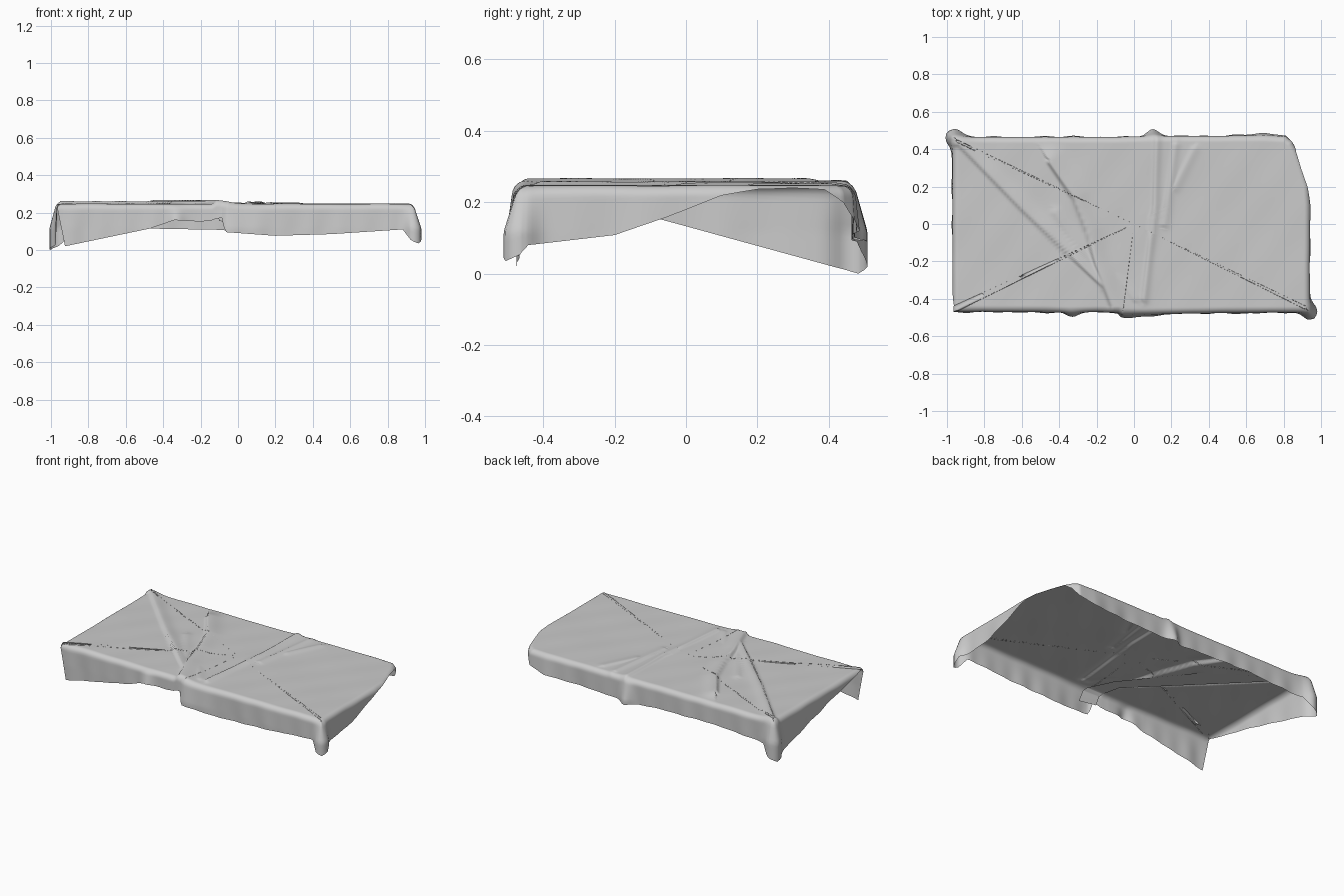
import bpy, math
from mathutils import Vector

if "Cube" in bpy.data.objects:
    bpy.data.objects.remove(bpy.data.objects["Cube"])

TOP, R = 0.247, 0.032

# Outline seen from above, counter-clockwise from front left: x, y, hem height
KEYS = [
    (-0.97, -0.47, 0.243), (-0.925, -0.47, 0.02), (-0.47, -0.47, 0.115), (-0.34, -0.475, 0.16),
    (-0.2, -0.47, 0.152), (-0.085, -0.473, 0.165), (-0.06, -0.483, 0.095), (0.2, -0.48, 0.076),
    (0.5, -0.475, 0.085), (0.88, -0.473, 0.11), (0.935, -0.47, 0.035),
    (0.94, -0.44, 0.08), (0.94, -0.2, 0.108), (0.942, -0.05, 0.16), (0.942, 0.1, 0.218),
    (0.935, 0.2, 0.236), (0.905, 0.3, 0.24), (0.872, 0.39, 0.235), (0.845, 0.44, 0.2),
    (0.81, 0.466, 0.15), (0.7, 0.472, 0.12), (0.4, 0.47, 0.11), (0.16, 0.47, 0.1),
    (0.1, 0.47, 0.09), (-0.1, 0.465, 0.108), (-0.5, 0.465, 0.115), (-0.9, 0.465, 0.09),
    (-0.955, 0.468, 0.02), (-0.967, 0.463, 0.0), (-0.97, 0.44, 0.012), (-0.97, -0.1, 0.16),
]

# Creases on top: points, height, width on left side, width on right side
CREASES = [
    ([(-0.97, 0.46), (-0.6, 0.08), (-0.16, -0.34)], 0.014, 0.008, 0.05),
    ([(-0.45, 0.33), (-0.32, 0.14), (-0.25, -0.04), (-0.2, -0.22), (-0.1, -0.48)], 0.02, 0.012, 0.07),
    ([(-0.42, 0.06), (-0.16, -0.34)], 0.007, 0.02, 0.03),
    ([(0.12, 0.47), (0.11, 0.1), (0.05, -0.4)], 0.011, 0.012, 0.025),
    ([(0.22, 0.42), (0.19, 0.2), (0.16, 0.0)], 0.008, 0.015, 0.025),
    ([(0.32, 0.4), (0.22, 0.2)], 0.006, 0.015, 0.03),
    ([(-0.12, -0.25), (0.0, -0.4)], 0.006, 0.02, 0.03),
]


def ripple(x, y):
    return 0.5 * math.sin(2.3 * x + 1.1 * y + 0.6) * math.cos(1.7 * y - x) + 0.3 * math.sin(4.9 * x - 3.7 * y)


def crease(p, pts, h, wl, wr):
    best, side = 9.0, 1.0
    for a, b in zip(pts, pts[1:]):
        a, d = Vector(a), Vector(b) - Vector(a)
        t = max(0.0, min(1.0, (p - a).dot(d) / d.length_squared))
        dist = (p - a - d * t).length
        if dist < best:
            best, side = dist, d.cross(p - a)
    return h * math.exp(-(best / (wr if side > 0 else wl)) ** 2)


def top_height(p):
    return TOP + 0.002 * ripple(p.x * 5, p.y * 5) + max(crease(p, *c) for c in CREASES)


def resample(keys, step):
    out = []
    for a, b in zip(keys, keys[1:] + keys[:1]):
        a, b = Vector(a), Vector(b)
        n = max(2, round((b - a).length / step))
        out += [a.lerp(b, i / n) for i in range(n)]
    return out


def mesh_object(name, verts, faces):
    me = bpy.data.meshes.new(name)
    me.from_pydata(verts, [], faces)
    me.update()
    ob = bpy.data.objects.new(name, me)
    bpy.context.collection.objects.link(ob)
    for poly in me.polygons:
        poly.use_smooth = True
    return ob


# Draped sheet: concentric rings on top, then rolled edge and hanging skirt
edge = resample(KEYS, 0.011)
N = len(edge)
normals = []
for i in range(N):
    t = edge[(i + 2) % N] - edge[i - 2]
    normals.append(Vector((t.y, -t.x)).normalized())

RINGS, DROP = 64, 16
verts, faces = [(0, 0, top_height(Vector((0, 0))))], []
inner = [e.xy - n * R for e, n in zip(edge, normals)]
for r in range(1, RINGS + 1):
    for q in inner:
        p = q * (r / RINGS)
        verts.append((p.x, p.y, top_height(p)))

# Where the skirt flares outward: corner tips and gathered folds (x, y, reach, amount)
FLARES = [(0.94, -0.47, 0.05, 0.045), (-0.965, 0.463, 0.05, 0.04), (0.1, 0.47, 0.04, 0.03),
          (-0.33, -0.47, 0.04, 0.03), (0.0, -0.48, 0.12, 0.015), (0.7, 0.47, 0.12, 0.01)]
for k in range(1, DROP + 1):
    for e, n, q in zip(edge, normals, inner):
        z0 = top_height(q)
        depth = TOP - e.z
        if depth < R:
            total = R * math.acos(max(-1, 1 - depth / R))
        else:
            total = R * math.pi / 2 + depth - R
        s = total * (k / DROP) ** 1.2
        a = min(s / R, math.pi / 2)
        down = R * (1 - math.cos(a)) + max(0, s - R * math.pi / 2)
        f = min(1.0, down / 0.13)
        out = R * math.sin(a) + f * 0.007 * (ripple(e.x * 9, e.y * 9) + 0.3)
        for fx, fy, reach, amt in FLARES:
            out += amt * f * math.exp(-((e.x - fx) ** 2 + (e.y - fy) ** 2) / reach ** 2)
        p = q + n * out
        verts.append((p.x, p.y, max(0.0, z0 + (TOP - z0) * f - down)))

for i in range(N):
    j = (i + 1) % N
    faces.append((0, 1 + i, 1 + j))
    for r in range(RINGS + DROP - 1):
        a, b = 1 + r * N, 1 + (r + 1) * N
        faces.append((a + i, b + i, b + j, a + j))
mesh_object("draped_sheet", verts, faces)


# Tucked layer under the diagonal fold, running down the front
def along(pts, t):
    f = t * (len(pts) - 1)
    i = min(int(f), len(pts) - 2)
    return Vector(pts[i]).lerp(Vector(pts[i + 1]), f - i)


LEFT = [(-0.95, 0.44, 0.243), (-0.55, 0.04, 0.243), (-0.17, -0.34, 0.243),
        (-0.14, -0.45, 0.24), (-0.12, -0.464, 0.22), (-0.1, -0.466, 0.155)]
RIGHT = [(-0.93, 0.44, 0.243), (-0.42, 0.1, 0.244), (-0.1, -0.3, 0.244),
         (-0.02, -0.45, 0.24), (0.0, -0.468, 0.22), (0.03, -0.47, 0.14)]
U, V = 40, 8
verts = [along(LEFT, u / U).lerp(along(RIGHT, u / U), v / V) for u in range(U + 1) for v in range(V + 1)]
faces = [(u * (V + 1) + v, (u + 1) * (V + 1) + v, (u + 1) * (V + 1) + v + 1, u * (V + 1) + v + 1)
         for u in range(U) for v in range(V)]
mesh_object("tucked_fold_layer", verts, faces)
